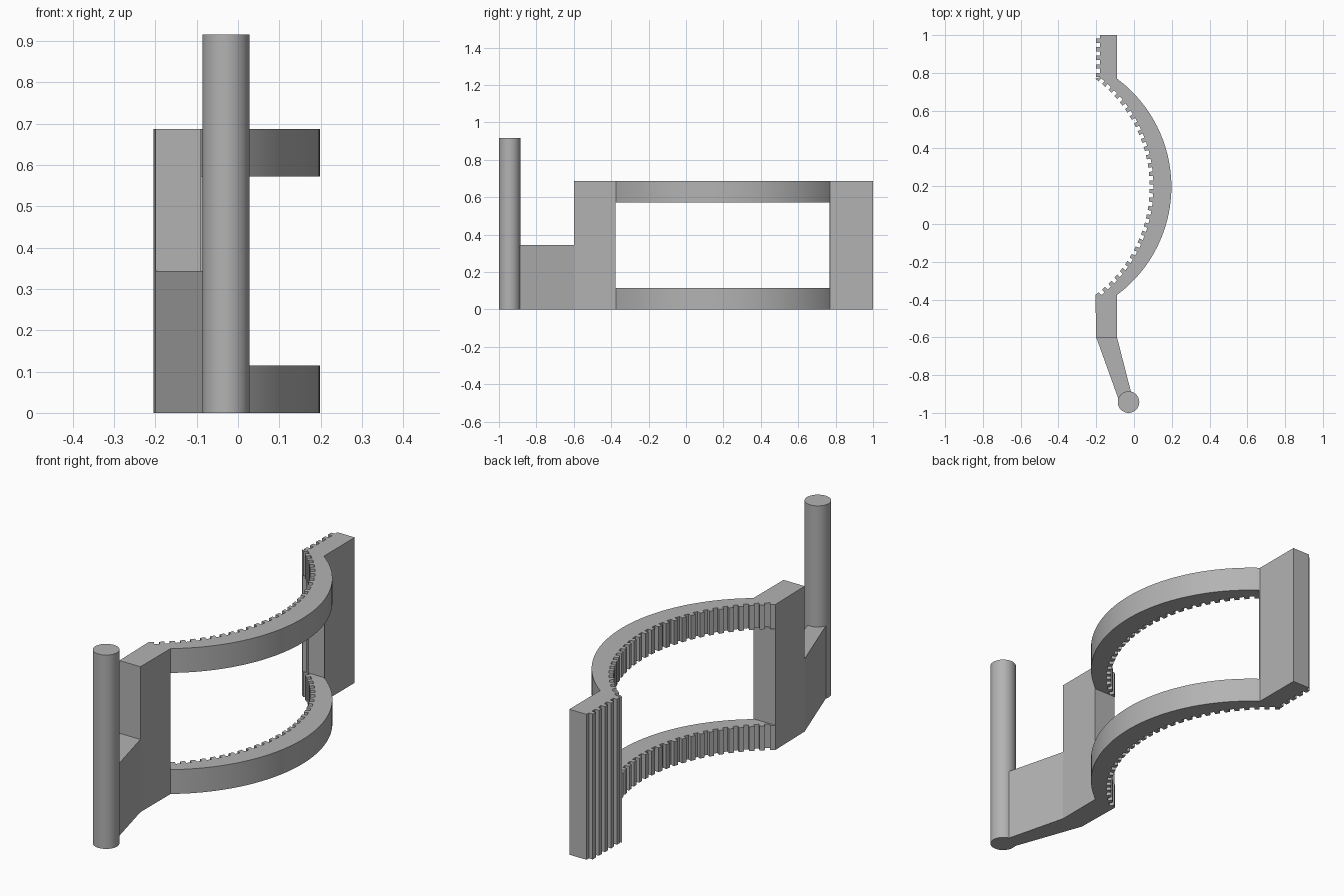
import bpy, bmesh, math

cube = bpy.data.objects.get("Cube")
if cube:
    bpy.data.objects.remove(cube, do_unlink=True)

grey = bpy.data.materials.new("plain grey")
grey.use_nodes = True
COLOUR = (0.45, 0.45, 0.45, 1)
grey.diffuse_color = COLOUR
grey.node_tree.nodes["Principled BSDF"].inputs["Base Color"].default_value = COLOUR


def prism(name, outline, z0, z1):
    """Extrude a flat outline between two heights."""
    bm = bmesh.new()
    base = bm.faces.new([bm.verts.new((x, y, z0)) for x, y in outline])
    top = bmesh.ops.extrude_face_region(bm, geom=[base])["geom"]
    moved = [v for v in top if isinstance(v, bmesh.types.BMVert)]
    bmesh.ops.translate(bm, verts=moved, vec=(0, 0, z1 - z0))
    bmesh.ops.recalc_face_normals(bm, faces=bm.faces)
    mesh = bpy.data.meshes.new(name)
    bm.to_mesh(mesh)
    bm.free()
    mesh.materials.append(grey)
    obj = bpy.data.objects.new(name, mesh)
    bpy.context.collection.objects.link(obj)
    return obj


def activate(obj):
    bpy.ops.object.select_all(action='DESELECT')
    obj.select_set(True)
    bpy.context.view_layer.objects.active = obj


def smooth(obj):
    activate(obj)
    bpy.ops.object.shade_smooth_by_angle(angle=math.radians(20))


# Shared dimensions
R, MID_Y = 0.713, 0.197
HALF = 0.572
SWEEP = math.asin(HALF / R)
OUT_X, IN_X = 0.198 - R, 0.083 - R
DEPTH = 0.02
HEIGHT, RAIL = 0.687, 0.115
FRONT_Y, BACK_Y = MID_Y - HALF, MID_Y + HALF


def arc(cx, r, a):
    return (cx + r * math.cos(a), MID_Y + r * math.sin(a))


# Bowed frame outline: smooth outer side from front to back
outline = [(-0.2, -0.6), (-0.09, -0.6)]
SEGS = 48
outline += [arc(OUT_X, R, SWEEP * (2 * i / SEGS - 1)) for i in range(SEGS + 1)]
outline += [(-0.09, 1.0), (-0.2 + DEPTH, 1.0)]

# Straight row of teeth on the back post
PITCH = 0.0455
for i in range(5):
    y = 0.982 - i * PITCH
    for x, yy in ((-0.18, y), (-0.2, y), (-0.2, y - 0.023), (-0.18, y - 0.023)):
        outline.append((x, yy))

# Curved row of teeth along the inner side, back to front
TEETH = 29
step = 2 * SWEEP / (TEETH + 0.5)
for i in range(TEETH + 1):
    a = SWEEP - i * step
    outline += [arc(IN_X, R, a), arc(IN_X, R, a - step / 2)]
    if i < TEETH:
        outline += [arc(IN_X, R + DEPTH, a - step / 2), arc(IN_X, R + DEPTH, a - step)]

frame = prism("toothed_frame", outline, 0, HEIGHT)

# Window between the upper and lower rails
w = 0.5
cutter = prism("window_cutter", [(-w, FRONT_Y - 0.003), (w, FRONT_Y - 0.003),
                                 (w, BACK_Y - 0.003), (-w, BACK_Y - 0.003)],
               RAIL, HEIGHT - RAIL)
cutter.hide_render = True
mod = frame.modifiers.new("window", 'BOOLEAN')
mod.operation = 'DIFFERENCE'
mod.solver = 'EXACT'
mod.object = cutter
activate(frame)
bpy.ops.object.modifier_apply(modifier="window")
bpy.data.objects.remove(cutter, do_unlink=True)
smooth(frame)

# Tapered arm joining the frame to the pin
PIN_X, PIN_Y, PIN_R = -0.029, -0.943, 0.057
prism("tapered_arm", [(-0.2, -0.6), (-0.083, -0.925), (PIN_X, PIN_Y),
                      (-0.016, -0.889), (-0.09, -0.6)], 0, HEIGHT / 2)

# Upright round pin
pin = prism("round_pin", [(PIN_X + PIN_R * math.cos(math.tau * i / 48),
                           PIN_Y + PIN_R * math.sin(math.tau * i / 48))
                          for i in range(48)], 0, 0.916)
smooth(pin)
